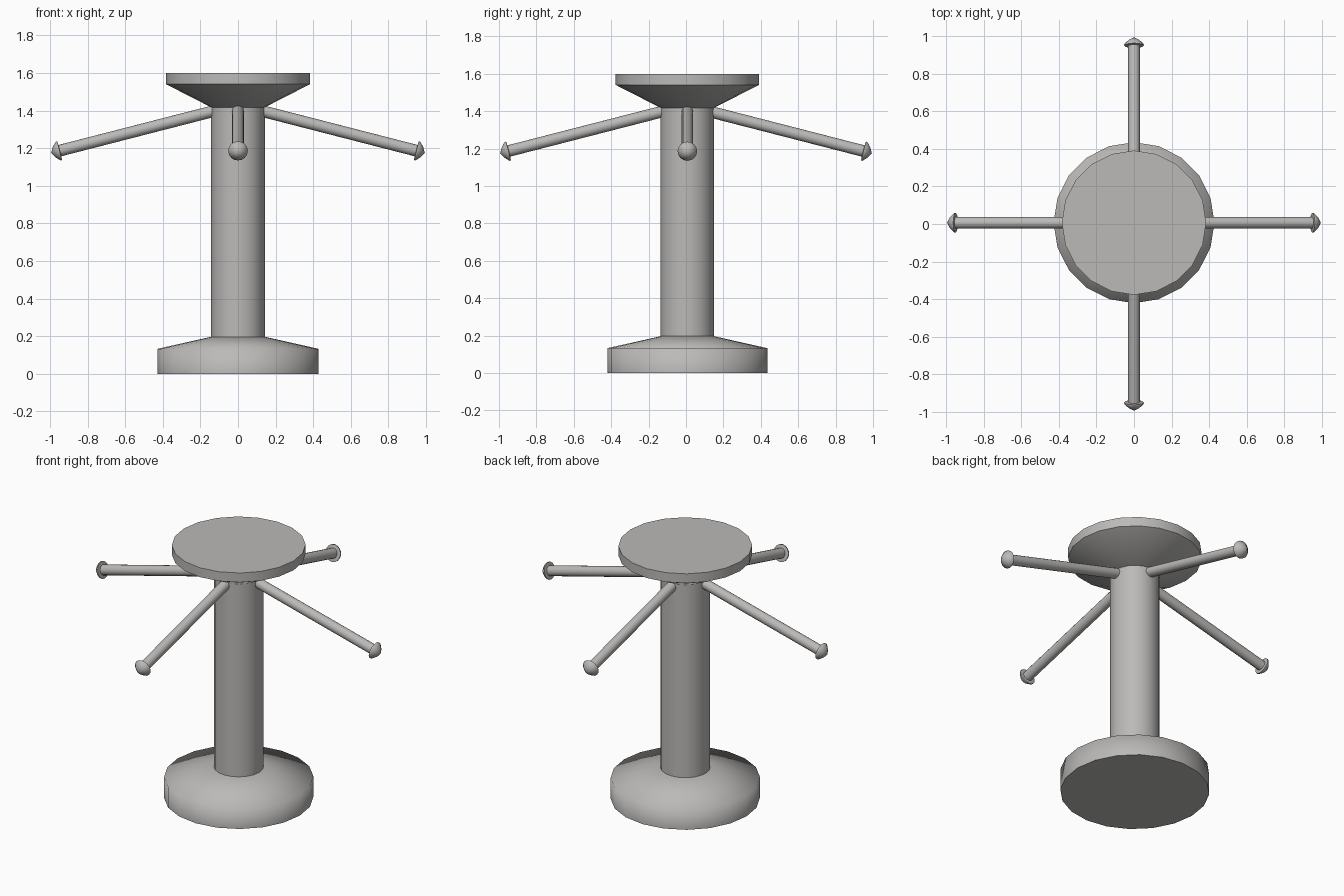
import bpy, bmesh, math
from mathutils import Vector, Matrix

if "Cube" in bpy.data.objects:
    bpy.data.objects.remove(bpy.data.objects["Cube"])

grey = bpy.data.materials.new("warm grey")
grey.diffuse_color = (0.5, 0.49, 0.48, 1)
grey.use_nodes = True
grey.node_tree.nodes["Principled BSDF"].inputs["Base Color"].default_value = grey.diffuse_color


def lathe(name, profile, sides, angle, matrix):
    """Spin (radius, height) points round local z; radius 0 closes to a pole."""
    bm = bmesh.new()
    rings = []
    for r, h in profile:
        if r == 0:
            rings.append([bm.verts.new((0, 0, h))] * sides)
        else:
            rings.append([bm.verts.new((r * math.cos(2 * math.pi * i / sides),
                                        r * math.sin(2 * math.pi * i / sides), h))
                          for i in range(sides)])
    for a, b in zip(rings, rings[1:]):
        for i in range(sides):
            j = (i + 1) % sides
            quad = dict.fromkeys((a[i], a[j], b[j], b[i]))
            bm.faces.new(list(quad))
    bmesh.ops.recalc_face_normals(bm, faces=bm.faces)
    mesh = bpy.data.meshes.new(name)
    bm.to_mesh(mesh)
    bm.free()
    mesh.transform(matrix)
    mesh.materials.append(grey)
    obj = bpy.data.objects.new(name, mesh)
    bpy.context.collection.objects.link(obj)
    bpy.ops.object.select_all(action='DESELECT')
    bpy.context.view_layer.objects.active = obj
    obj.select_set(True)
    bpy.ops.object.shade_smooth_by_angle(angle=math.radians(angle))
    return obj


CY = 0.007  # post axis sits slightly behind the centre
axis = Matrix.Translation((0, CY, 0))

# Weighted foot, post and flared top plate
lathe("base", [(0, 0), (0.428, 0), (0.428, 0.133), (0.143, 0.197), (0, 0.197)], 20, 80, axis)
lathe("post", [(0, 0.19), (0.143, 0.19), (0.143, 1.42), (0, 1.42)], 20, 40, axis)
lathe("top_plate", [(0, 1.418), (0.143, 1.418), (0.384, 1.541), (0.384, 1.6), (0, 1.6)], 20, 40, axis)

# Four drooping pegs with mushroom ends
start, end = (0.1, 1.405), (0.953, 1.186)
for k, side in enumerate(("right", "back", "left", "front")):
    a = k * math.pi / 2
    c, s = round(math.cos(a)), round(math.sin(a))
    off = CY if s == 0 else 0
    p = Vector((start[0] * c, start[0] * s + off, start[1]))
    q = Vector((end[0] * c, end[0] * s + off, end[1]))
    rot = (q - p).to_track_quat('Z', 'Y').to_matrix().to_4x4()
    length = (q - p).length
    lathe(side + "_peg", [(0, 0), (0.031, 0), (0.031, length), (0, length)],
          16, 40, Matrix.Translation(p) @ rot)
    lathe(side + "_peg_end", [(0, -0.006), (0.031, -0.006), (0.052, -0.004), (0.052, 0.003),
                              (0.03, 0.025), (0, 0.042)],
          16, 50, Matrix.Translation(q) @ rot)
